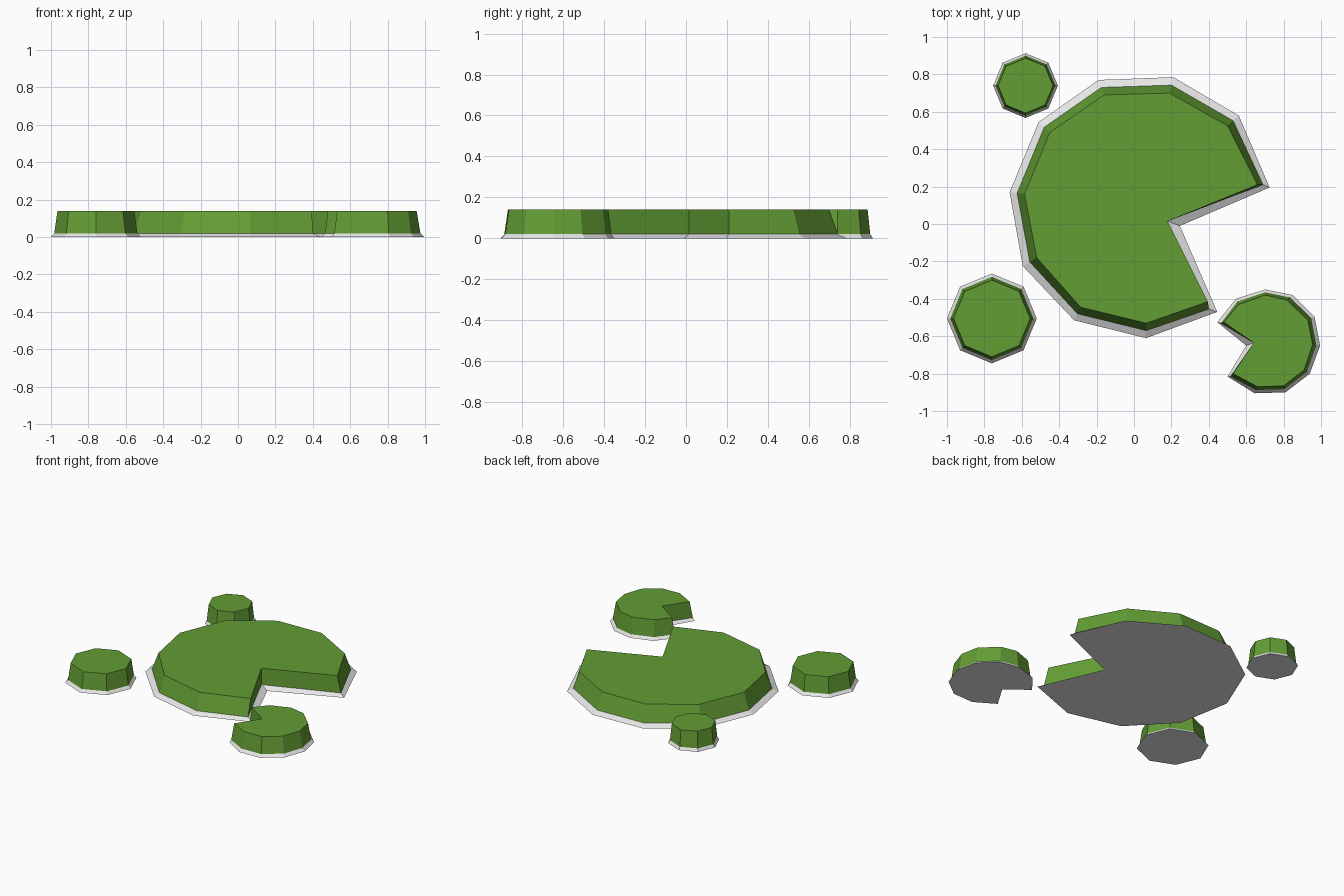
import bpy, bmesh, math

if "Cube" in bpy.data.objects:
    bpy.data.objects.remove(bpy.data.objects["Cube"])

RIM_Z, TOP_Z = 0.02, 0.14


def material(name, rgb):
    m = bpy.data.materials.new(name)
    m.diffuse_color = (*rgb, 1)
    m.use_nodes = True
    m.node_tree.nodes["Principled BSDF"].inputs["Base Color"].default_value = m.diffuse_color
    return m


green = material("leaf green", (0.125, 0.34, 0.035))
white = material("pale rim", (0.8, 0.8, 0.8))


def pad(name, outer, top, mid_points=None):
    """Loft a pad: flat base outline, sloping pale rim, green wall and top."""
    mid_points = mid_points or {}
    mid = [mid_points.get(i, ((a[0] + b[0]) / 2, (a[1] + b[1]) / 2))
           for i, (a, b) in enumerate(zip(outer, top))]
    bm = bmesh.new()
    rings = [[bm.verts.new((x, y, z)) for x, y in ring]
             for ring, z in ((outer, 0), (mid, RIM_Z), (top, TOP_Z))]
    n = len(outer)
    for level in range(2):
        lo, hi = rings[level], rings[level + 1]
        for i in range(n):
            j = (i + 1) % n
            f = bm.faces.new((lo[i], lo[j], hi[j], hi[i]))
            f.material_index = level
    bm.faces.new(rings[0]).material_index = 0
    bm.faces.new(rings[2]).material_index = 1
    bmesh.ops.recalc_face_normals(bm, faces=bm.faces[:])
    mesh = bpy.data.meshes.new(name)
    bm.to_mesh(mesh)
    bm.free()
    mesh.materials.append(white)
    mesh.materials.append(green)
    ob = bpy.data.objects.new(name, mesh)
    bpy.context.collection.objects.link(ob)
    return ob


def octagon(cx, cy, r):
    return [(cx + r * math.cos(i * math.pi / 4), cy + r * math.sin(i * math.pi / 4))
            for i in range(8)]


# large notched pad
pad("large_pad",
    [(-.19, .77), (.21, .785), (.56, .58), (.725, .195), (.245, -.01), (.445, -.47),
     (.065, -.61), (-.32, -.515), (-.595, -.225), (-.665, .17), (-.51, .545)],
    [(-.16, .69), (.19, .70), (.50, .525), (.66, .21), (.18, .015), (.395, -.415),
     (.065, -.53), (-.285, -.445), (-.52, -.18), (-.585, .16), (-.45, .49)],
    {3: (.69, .21), 4: (.18, .015), 5: (.40, -.455)})

# small notched pad
pad("small_notched_pad",
    [(.70, -.35), (.85, -.38), (.965, -.495), (.995, -.65), (.94, -.80), (.81, -.90),
     (.645, -.905), (.50, -.815), (.60, -.65), (.445, -.525), (.545, -.40)],
    [(.70, -.38), (.815, -.405), (.93, -.515), (.955, -.645), (.91, -.78), (.80, -.865),
     (.66, -.87), (.53, -.80), (.64, -.635), (.48, -.525), (.56, -.43)],
    {7: (.515, -.815), 8: (.64, -.635), 9: (.465, -.53)})

# round pads
for name, x, y, r_base, r_top in (("round_pad_front", -.76, -.505, .24, .205),
                                  ("round_pad_back", -.58, .74, .173, .147)):
    pad(name, octagon(x, y, r_base), octagon(x, y, r_top))
